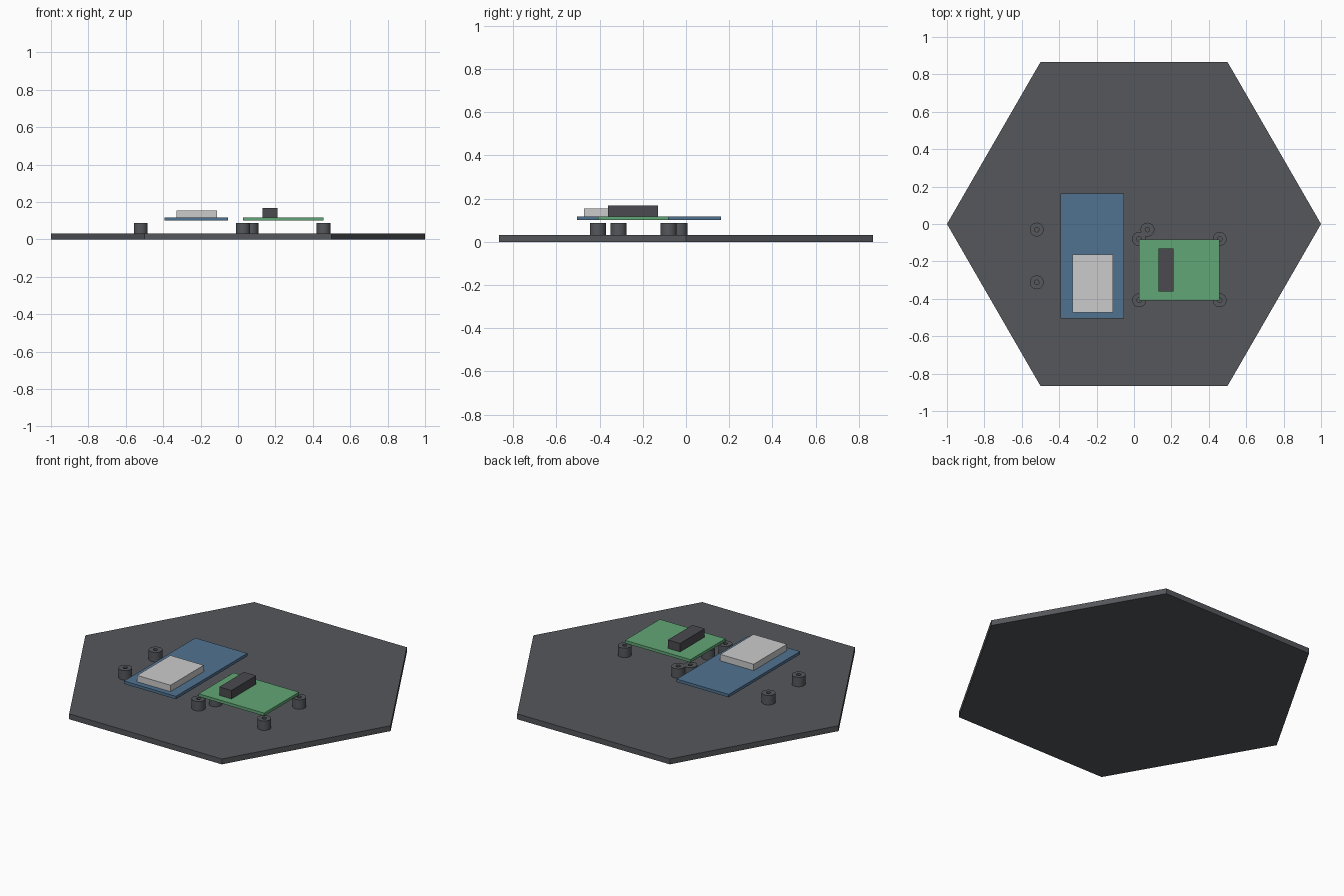
import bpy, bmesh, math

if "Cube" in bpy.data.objects:
    bpy.data.objects.remove(bpy.data.objects["Cube"])

PLATE_TOP = 0.032
POST_TOP = 0.088


def material(name, color):
    m = bpy.data.materials.new(name)
    m.diffuse_color = (*color, 1)
    m.use_nodes = True
    m.node_tree.nodes["Principled BSDF"].inputs["Base Color"].default_value = m.diffuse_color
    return m


dark = material("dark_plastic", (0.09, 0.095, 0.105))
black = material("black_plastic", (0.07, 0.07, 0.08))
blue = material("blue_board", (0.08, 0.17, 0.28))
green = material("green_board", (0.12, 0.38, 0.18))
silver = material("silver_shield", (0.62, 0.62, 0.63))


def finish(bm, name, mat):
    bmesh.ops.recalc_face_normals(bm, faces=bm.faces)
    me = bpy.data.meshes.new(name)
    bm.to_mesh(me)
    bm.free()
    me.materials.append(mat)
    ob = bpy.data.objects.new(name, me)
    bpy.context.collection.objects.link(ob)
    return ob


def box(name, x, y, z, mat):
    bm = bmesh.new()
    bmesh.ops.create_cube(bm, size=1)
    for v in bm.verts:
        for i, (lo, hi) in enumerate((x, y, z)):
            v.co[i] = hi if v.co[i] > 0 else lo
    return finish(bm, name, mat)


def standoff(name, x, y, r=0.037, hole=0.012, n=32):
    # lathed post with a blind screw hole ending at the plate surface
    bm = bmesh.new()
    profile = [(r, PLATE_TOP), (r, POST_TOP), (hole, POST_TOP), (hole, PLATE_TOP)]
    rings = [[bm.verts.new((pr * math.cos(2 * math.pi * i / n),
                            pr * math.sin(2 * math.pi * i / n), pz))
              for i in range(n)] for pr, pz in profile]
    for k in range(4):
        a, b = rings[k], rings[(k + 1) % 4]
        for i in range(n):
            j = (i + 1) % n
            f = bm.faces.new((a[i], a[j], b[j], b[i]))
            f.smooth = k in (0, 2)
    for e in bm.edges:
        e.smooth = len({f.smooth for f in e.link_faces}) == 1
    ob = finish(bm, name, dark)
    ob.location = (x, y, 0)


# hexagonal base plate
bm = bmesh.new()
hexagon = bm.faces.new([bm.verts.new((math.cos(i * math.pi / 3),
                                      math.sin(i * math.pi / 3), 0)) for i in range(6)])
top = bmesh.ops.extrude_face_region(bm, geom=[hexagon], use_keep_orig=True)["geom"]
for v in top:
    if isinstance(v, bmesh.types.BMVert):
        v.co.z = PLATE_TOP
finish(bm, "base_plate", dark)

# two rectangular groups of mounting posts
for group, xs, ys in (("left", (-0.52, 0.072), (-0.03, -0.312)),
                      ("right", (0.027, 0.458), (-0.08, -0.408))):
    for i, x in enumerate(xs):
        for j, y in enumerate(ys):
            standoff(f"{group}_standoff_{2 * i + j + 1}", x, y)

# blue board with its metal shield
box("blue_board", (-0.394, -0.053), (-0.505, 0.163), (0.10, 0.117), blue)
box("metal_shield", (-0.33, -0.111), (-0.473, -0.162), (0.117, 0.155), silver)

# green board with its connector block
box("green_board", (0.028, 0.457), (-0.408, -0.082), (0.10, 0.117), green)
box("connector_block", (0.13, 0.21), (-0.361, -0.13), (0.117, 0.167), black)
